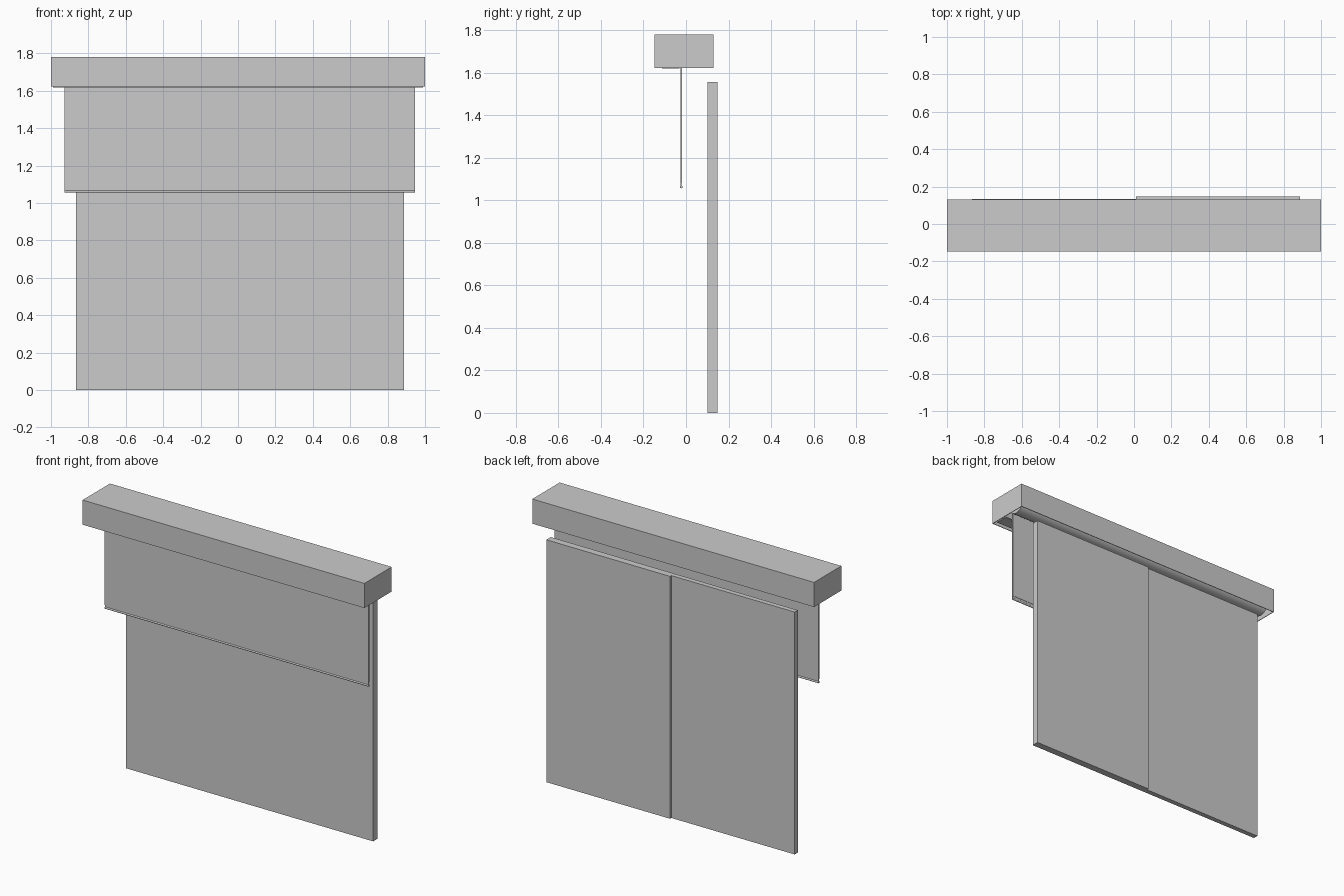
import bpy, bmesh, math

if "Cube" in bpy.data.objects:
    bpy.data.objects.remove(bpy.data.objects["Cube"])


def box(name, x, y, z):
    """Axis-aligned box from (min, max) ranges."""
    bm = bmesh.new()
    bmesh.ops.create_cube(bm, size=1)
    for v in bm.verts:
        v.co = [r[0] + (c + 0.5) * (r[1] - r[0]) for c, r in zip(v.co, (x, y, z))]
    me = bpy.data.meshes.new(name)
    bm.to_mesh(me)
    bm.free()
    ob = bpy.data.objects.new(name, me)
    bpy.context.collection.objects.link(ob)
    return ob


def rod(name, radius, x, y, z, sides=32):
    """Smooth cylinder lying along x."""
    bpy.ops.mesh.primitive_cylinder_add(
        vertices=sides, radius=radius, depth=x[1] - x[0],
        location=((x[0] + x[1]) / 2, y, z), rotation=(0, math.pi / 2, 0))
    ob = bpy.context.object
    ob.name = name
    bpy.ops.object.shade_smooth_by_angle(angle=math.radians(40))
    return ob


# Hollow headbox, open underneath
head = box("headbox", (-1, 1), (-0.147, 0.13), (1.622, 1.78))
bm = bmesh.new()
bm.from_mesh(head.data)
bm.normal_update()
bmesh.ops.delete(bm, geom=[f for f in bm.faces if f.normal.z < -0.9], context='FACES')
bm.to_mesh(head.data)
bm.free()
shell = head.modifiers.new("walls", 'SOLIDIFY')
shell.thickness = 0.006
shell.offset = -1

# Plate closing the front part of the headbox underside
box("headbox_bottom_plate", (-0.99, 0.99), (-0.112, -0.03), (1.618, 1.624))

# Roller with the fabric hanging from its front
rod("roller", 0.065, (-0.97, 0.97), 0.043, 1.69, 48)
box("blind_fabric", (-0.928, 0.945), (-0.027, -0.018), (1.08, 1.69))
rod("bottom_rail", 0.0065, (-0.928, 0.945), -0.0225, 1.062, 12)
box("bottom_hem", (-0.928, 0.945), (-0.025, -0.020), (1.062, 1.082))

# Two sliding panes, flush at the front and stepped at the back
box("pane_left", (-0.865, 0.01), (0.102, 0.134), (0, 1.555))
box("pane_right", (0.01, 0.888), (0.102, 0.147), (0, 1.555))
